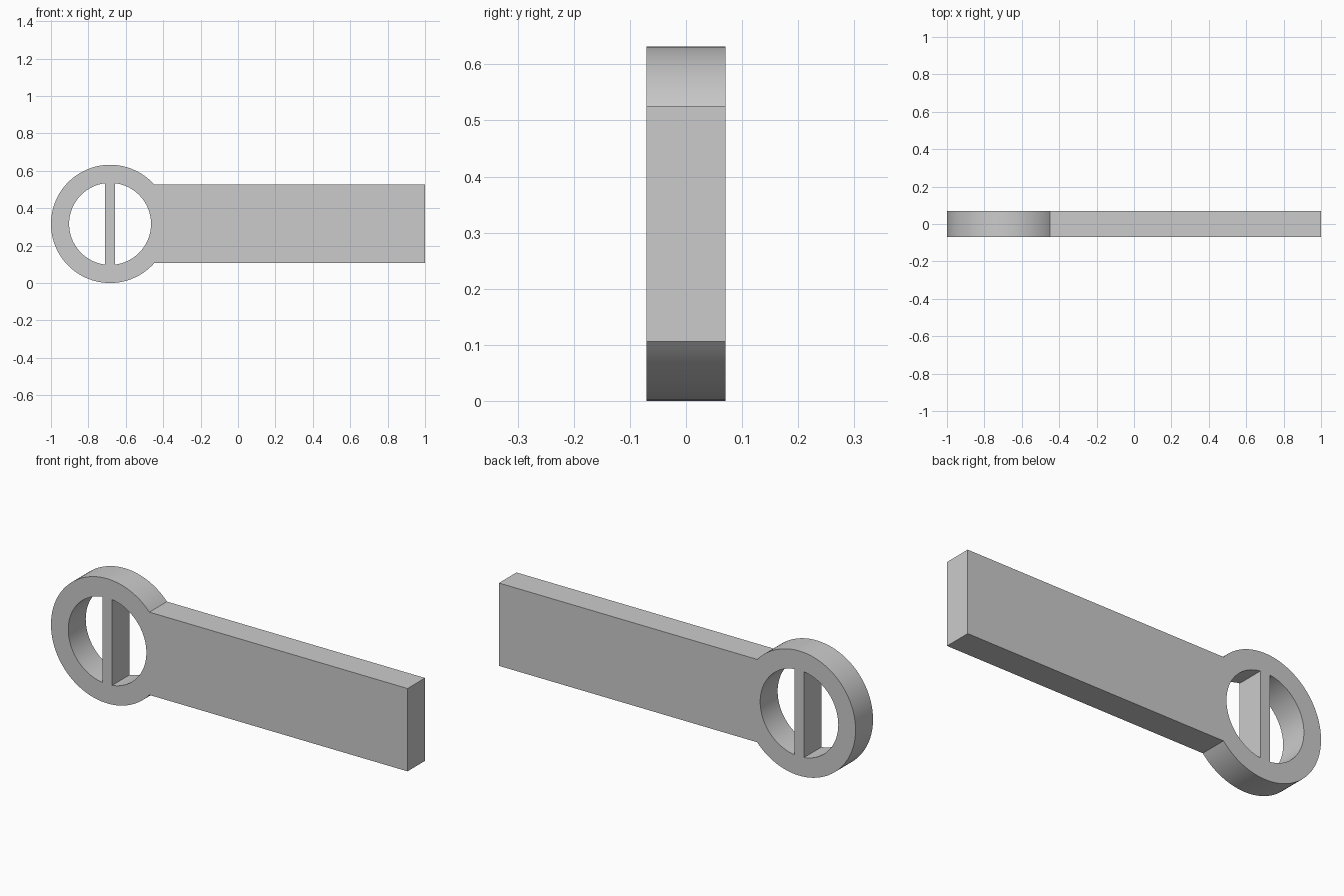
import bpy, bmesh, math

cube = bpy.data.objects.get("Cube")
if cube:
    bpy.data.objects.remove(cube, do_unlink=True)

CX, CZ = -0.684, 0.316        # ring centre
R_OUT, R_IN = 0.316, 0.219    # ring radii
ARM, BAR, DEPTH = 0.21, 0.027, 0.14   # arm half height, bar half width, thickness

grey = bpy.data.materials.new("plain_grey")
grey.use_nodes = True
colour = (0.6, 0.6, 0.6, 1)
grey.diffuse_color = colour
grey.node_tree.nodes["Principled BSDF"].inputs["Base Color"].default_value = colour


def arc(radius, start, end, steps):
    """Points along an arc around the ring centre."""
    angles = [start + (end - start) * i / steps for i in range(steps + 1)]
    return [(CX + radius * math.cos(a), CZ + radius * math.sin(a)) for a in angles]


# Outline: ring rim running into the straight arm
join = math.asin(ARM / R_OUT)
outline = arc(R_OUT, join, 2 * math.pi - join, 80)
outline += [(1, CZ - ARM), (1, CZ + ARM)]

# Two half-round openings that leave the upright bar between them
side = math.acos(BAR / R_IN)
right_opening = arc(R_IN, -side, side, 48)
left_opening = arc(R_IN, math.pi - side, math.pi + side, 48)

# Fill the flat profile and extrude it to thickness
bm = bmesh.new()
edges = []
for loop in (outline, right_opening, left_opening):
    verts = [bm.verts.new((x, -DEPTH / 2, z)) for x, z in loop]
    edges += [bm.edges.new((v, verts[i - 1])) for i, v in enumerate(verts)]
bmesh.ops.triangle_fill(bm, edges=edges, use_beauty=True)
extruded = bmesh.ops.extrude_face_region(bm, geom=bm.faces[:], use_keep_orig=True)
moved = [g for g in extruded["geom"] if isinstance(g, bmesh.types.BMVert)]
bmesh.ops.translate(bm, verts=moved, vec=(0, DEPTH, 0))
bmesh.ops.recalc_face_normals(bm, faces=bm.faces[:])

mesh = bpy.data.meshes.new("ring_handle")
bm.to_mesh(mesh)
bm.free()
mesh.materials.append(grey)
handle = bpy.data.objects.new("ring_handle", mesh)
bpy.context.collection.objects.link(handle)

# Smooth the round walls, keep the corners crisp
bpy.ops.object.select_all(action="DESELECT")
handle.select_set(True)
bpy.context.view_layer.objects.active = handle
bpy.ops.object.shade_smooth_by_angle(angle=math.radians(30))
